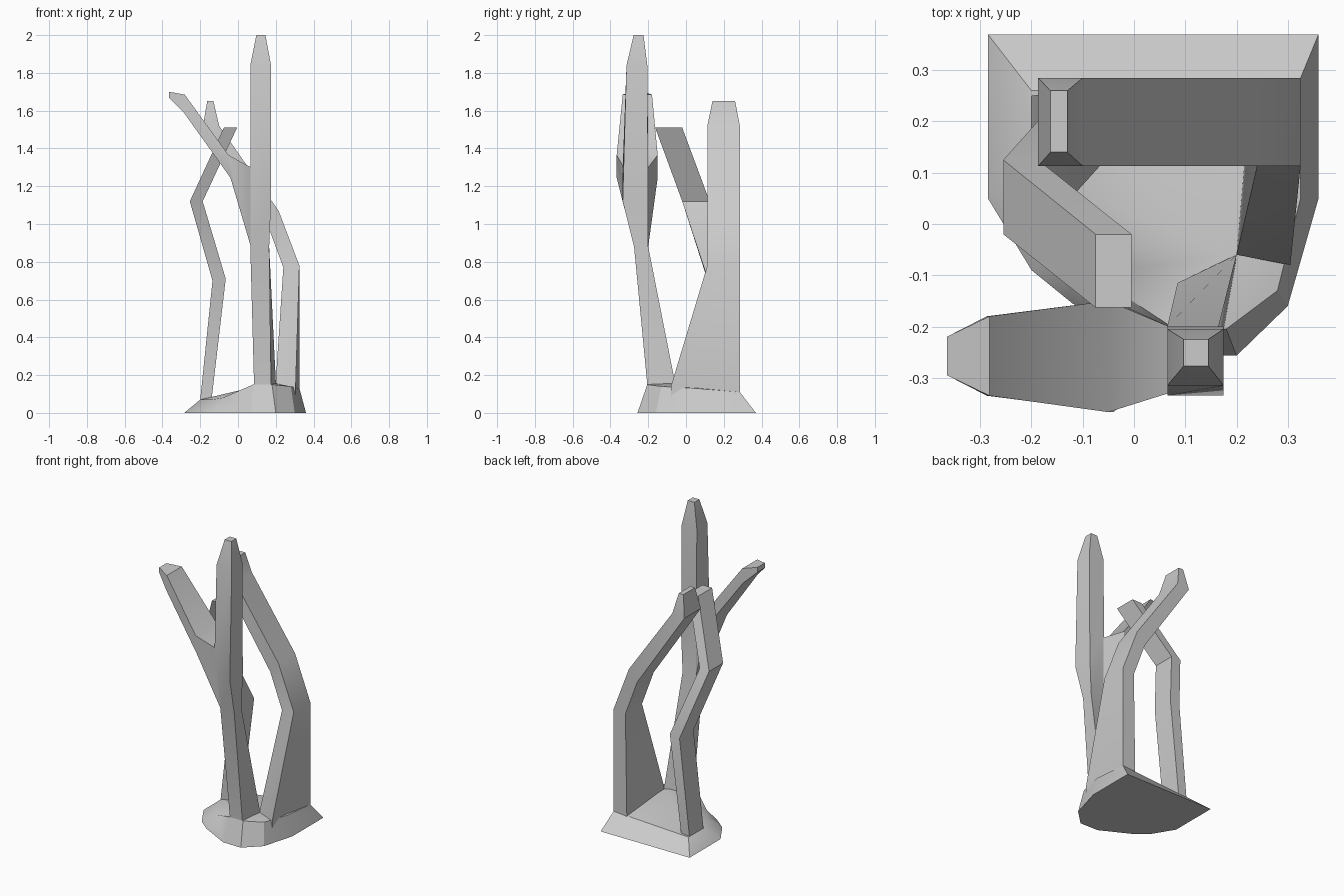
import bpy, bmesh, math


def finish(name, bm):
    """Turn a bmesh into a named object, smooth with sharp edges kept."""
    bmesh.ops.recalc_face_normals(bm, faces=bm.faces)
    mesh = bpy.data.meshes.new(name)
    bm.to_mesh(mesh)
    bm.free()
    obj = bpy.data.objects.new(name, mesh)
    bpy.context.collection.objects.link(obj)
    bpy.ops.object.select_all(action='DESELECT')
    obj.select_set(True)
    bpy.context.view_layer.objects.active = obj
    bpy.ops.object.shade_smooth_by_angle(angle=math.radians(30))
    return obj


def loft(name, rings):
    """Skin a list of four-point rings and cap both ends."""
    bm = bmesh.new()
    loops = [[bm.verts.new(p) for p in ring] for ring in rings]
    for a, b in zip(loops, loops[1:]):
        for i in range(4):
            j = (i + 1) % 4
            bm.faces.new((a[i], a[j], b[j], b[i]))
    bm.faces.new(loops[0])
    bm.faces.new(loops[-1])
    return finish(name, bm)


def slab(x0, z0, x1, z1, y0, y1):
    """Cross-section seen edge-on in the front view, spanning y0..y1."""
    return [(x0, y0, z0), (x1, y0, z1), (x1, y1, z1), (x0, y1, z0)]


# Root mound: ground outline and the raised rim inside it
ground = [(-.285, .37), (.36, .37), (.36, .05), (.30, -.16), (.20, -.257),
          (.07, -.255), (-.12, -.155), (-.20, -.09), (-.285, .05)]
rim = [(-.20, .26, .07), (.325, .285, .11), (.325, .05, .13), (.28, -.13, .14),
       (.18, -.205, .15), (.08, -.205, .15), (-.08, -.10, .08),
       (-.14, -.03, .07), (-.20, .10, .07)]
bm = bmesh.new()
low = [bm.verts.new((x, y, 0)) for x, y in ground]
top = [bm.verts.new(p) for p in rim]
peak = bm.verts.new((.18, -.06, .16))
bm.faces.new(low)
for i in range(len(low)):
    j = (i + 1) % len(low)
    bm.faces.new((low[i], low[j], top[j], top[i]))
    bm.faces.new((top[i], top[j], peak))
finish("root_mound", bm)

# Front trunk, rising into the tall spire
loft("front_trunk", [
    [(.08, -.205, .05), (.18, -.205, .05), (.20, -.06, .05), (.085, -.115, .05)],
    [(.085, -.205, .15), (.175, -.205, .15), (.20, -.06, .17), (.085, -.115, .15)],
    slab(.065, .88, .165, .88, -.275, -.20),
    slab(.065, 1.30, .175, 1.12, -.335, -.20),
    slab(.065, 1.84, .175, 1.84, -.315, -.205),
    slab(.097, 2.0, .145, 2.0, -.277, -.225),
])

# Side branch forking off the front trunk
loft("side_branch", [
    [(.068, -.275, .88), (.068, -.33, 1.30), (.068, -.20, 1.30), (.068, -.20, .88)],
    slab(-.04, 1.245, -.05, 1.365, -.367, -.15),
    slab(-.287, 1.59, -.282, 1.685, -.335, -.18),
    slab(-.365, 1.667, -.365, 1.70, -.295, -.22),
])

# Right trunk: broad buttress that bends over to the left
loft("right_trunk", [
    [(.20, -.06, .05), (.305, -.08, .05), (.325, .285, .05), (.23, .285, .05)],
    [(.20, -.06, .17), (.305, -.08, .14), (.325, .285, .11), (.23, .285, .11)],
    slab(.24, .77, .325, .78, .113, .285),
    slab(.155, 1.0, .215, 1.07, .113, .285),
    slab(-.187, 1.51, -.10, 1.52, .113, .285),
    slab(-.163, 1.65, -.13, 1.65, .14, .26),
])

# Left trunk: thin zigzag leaning forward at the top
loft("left_trunk", [
    slab(-.205, .03, -.145, .03, .105, .25),
    slab(-.20, .07, -.14, .07, .105, .25),
    slab(-.135, .70, -.065, .71, .115, .26),
    slab(-.255, 1.12, -.187, 1.12, -.02, .125),
    slab(-.075, 1.51, -.005, 1.51, -.163, -.02),
])
